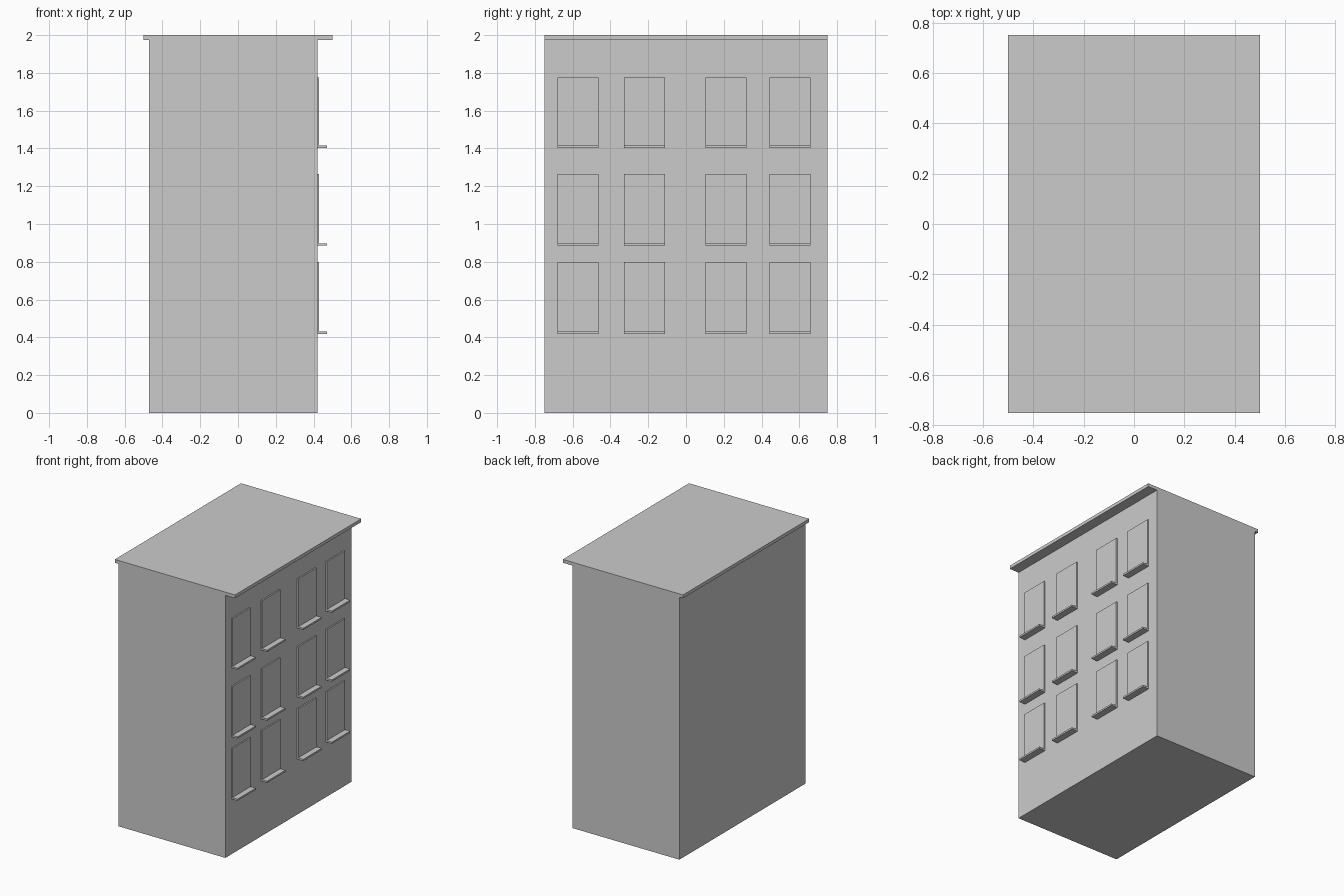
import bpy, bmesh

if "Cube" in bpy.data.objects:
    bpy.data.objects.remove(bpy.data.objects["Cube"])


def link(name, bm):
    bmesh.ops.recalc_face_normals(bm, faces=bm.faces)
    mesh = bpy.data.meshes.new(name)
    bm.to_mesh(mesh)
    bm.free()
    obj = bpy.data.objects.new(name, mesh)
    bpy.context.collection.objects.link(obj)
    return obj


def extrude_y(name, profile, y0, y1):
    """Closed x/z profile extruded along y."""
    bm = bmesh.new()
    face = bm.faces.new([bm.verts.new((x, y0, z)) for x, z in profile])
    ext = bmesh.ops.extrude_face_region(bm, geom=[face])
    verts = [v for v in ext["geom"] if isinstance(v, bmesh.types.BMVert)]
    bmesh.ops.translate(bm, verts=verts, vec=(0, y1 - y0, 0))
    return link(name, bm)


def box(name, x0, x1, y0, y1, z0, z1):
    return extrude_y(name, [(x0, z0), (x1, z0), (x1, z1), (x0, z1)], y0, y1)


BACK, WALL = -0.47, 0.42     # wall planes in x
ROOF_Z = 1.975

# Walls and overhanging flat roof share one T-shaped profile
extrude_y("building_walls_and_roof",
          [(BACK, 0), (WALL, 0), (WALL, ROOF_Z), (0.5, ROOF_Z),
           (0.5, 2), (-0.5, 2), (-0.5, ROOF_Z), (BACK, ROOF_Z)],
          -0.75, 0.75)

# Windows: raised pane with a projecting sill below
WIDTH = 0.217
SILL_T = 0.013
columns = (-0.68, -0.328, 0.103, 0.442)                      # left edges in y
rows = ((0.417, 0.798), (0.885, 1.265), (1.403, 1.776))      # sill bottom, pane top
for r, (z0, z1) in enumerate(rows, 1):
    for c, y in enumerate(columns, 1):
        box(f"window_pane_{r}_{c}", WALL, 0.43, y, y + WIDTH, z0 + SILL_T, z1)
        box(f"window_sill_{r}_{c}", WALL, 0.472, y, y + WIDTH, z0, z0 + SILL_T)
